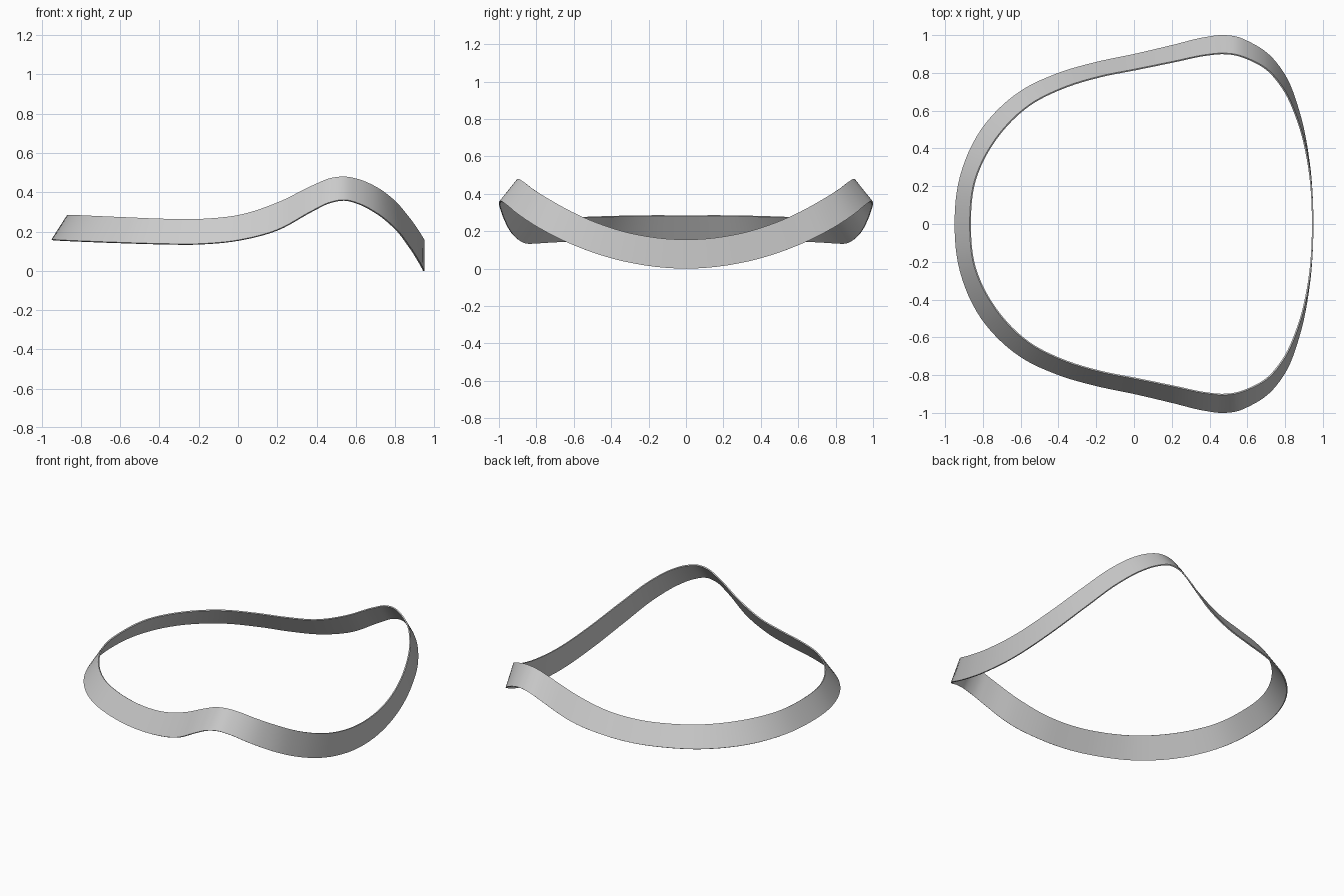
import bpy
import math
from mathutils import Vector

cube = bpy.data.objects.get("Cube")
if cube:
    bpy.data.objects.remove(cube, do_unlink=True)

THICKNESS = 0.008
STEPS = 6  # subdivisions between neighbouring stations

# Half of the band from back to front: lower edge point, upper edge point
STATIONS = [
    ((-.95, 0, .16), (-.87, 0, .285)),
    ((-.922, .25, .158), (-.845, .23, .285)),
    ((-.81, .5, .153), (-.735, .45, .28)),
    ((-.6, .705, .145), (-.55, .635, .272)),
    ((-.4, .8, .139), (-.37, .725, .265)),
    ((-.2, .858, .138), (-.18, .783, .265)),
    ((0, .9, .157), (.015, .822, .287)),
    ((.2, .947, .21), (.21, .862, .352)),
    ((.38, .99, .308), (.39, .898, .44)),
    ((.46, 1, .347), (.47, .905, .472)),
    ((.54, .993, .362), (.54, .898, .48)),
    ((.62, .96, .342), (.62, .87, .465)),
    ((.7, .91, .3), (.7, .825, .43)),
    ((.8, .79, .22), (.785, .73, .37)),
    ((.875, .6, .125), (.87, .55, .275)),
    ((.93, .33, .038), (.93, .3, .19)),
    ((.95, 0, 0), (.95, 0, .155)),
]


def mirrored(point):
    return Vector((point[0], -point[1], point[2]))


def smooth_loop(points):
    """Closed smooth curve through the points, with chord-length tangents."""
    count = len(points)
    chord = [(points[(i + 1) % count] - points[i]).length for i in range(count)]
    tangents = []
    for i in range(count):
        before, after = chord[i - 1], chord[i]
        slope_in = (points[i] - points[i - 1]) / before
        slope_out = (points[(i + 1) % count] - points[i]) / after
        tangents.append((slope_in * after + slope_out * before) / (before + after))
    result = []
    for i in range(count):
        j = (i + 1) % count
        for step in range(STEPS):
            t = step / STEPS
            s = 1 - t
            result.append(points[i] * (1 + 2 * t) * s * s
                          + points[j] * (3 - 2 * t) * t * t
                          + tangents[i] * chord[i] * t * s * s
                          - tangents[j] * chord[i] * t * t * s)
    return result


def full_edge(side):
    half = [Vector(station[side]) for station in STATIONS]
    return smooth_loop(half + [mirrored(p) for p in half[-2:0:-1]])


# Band surface between the two edge loops
lower, upper = full_edge(0), full_edge(1)
n = len(lower)
faces = [(i, n + i, n + (i + 1) % n, (i + 1) % n) for i in range(n)]
mesh = bpy.data.meshes.new("band")
mesh.from_pydata(lower + upper, [], faces)
band = bpy.data.objects.new("band", mesh)
bpy.context.collection.objects.link(band)

# Thin wall, grown inwards from the outer surface
wall = band.modifiers.new("wall", "SOLIDIFY")
wall.thickness = THICKNESS
wall.offset = -1

# Plain grey finish
grey = bpy.data.materials.new("plain grey")
grey.use_nodes = True
colour = (0.6, 0.6, 0.6, 1)
grey.diffuse_color = colour
grey.node_tree.nodes["Principled BSDF"].inputs["Base Color"].default_value = colour
mesh.materials.append(grey)

# Apply the wall, then smooth it with sharp rims
bpy.context.view_layer.objects.active = band
band.select_set(True)
bpy.ops.object.modifier_apply(modifier=wall.name)
bpy.ops.object.shade_smooth_by_angle(angle=math.radians(35))
